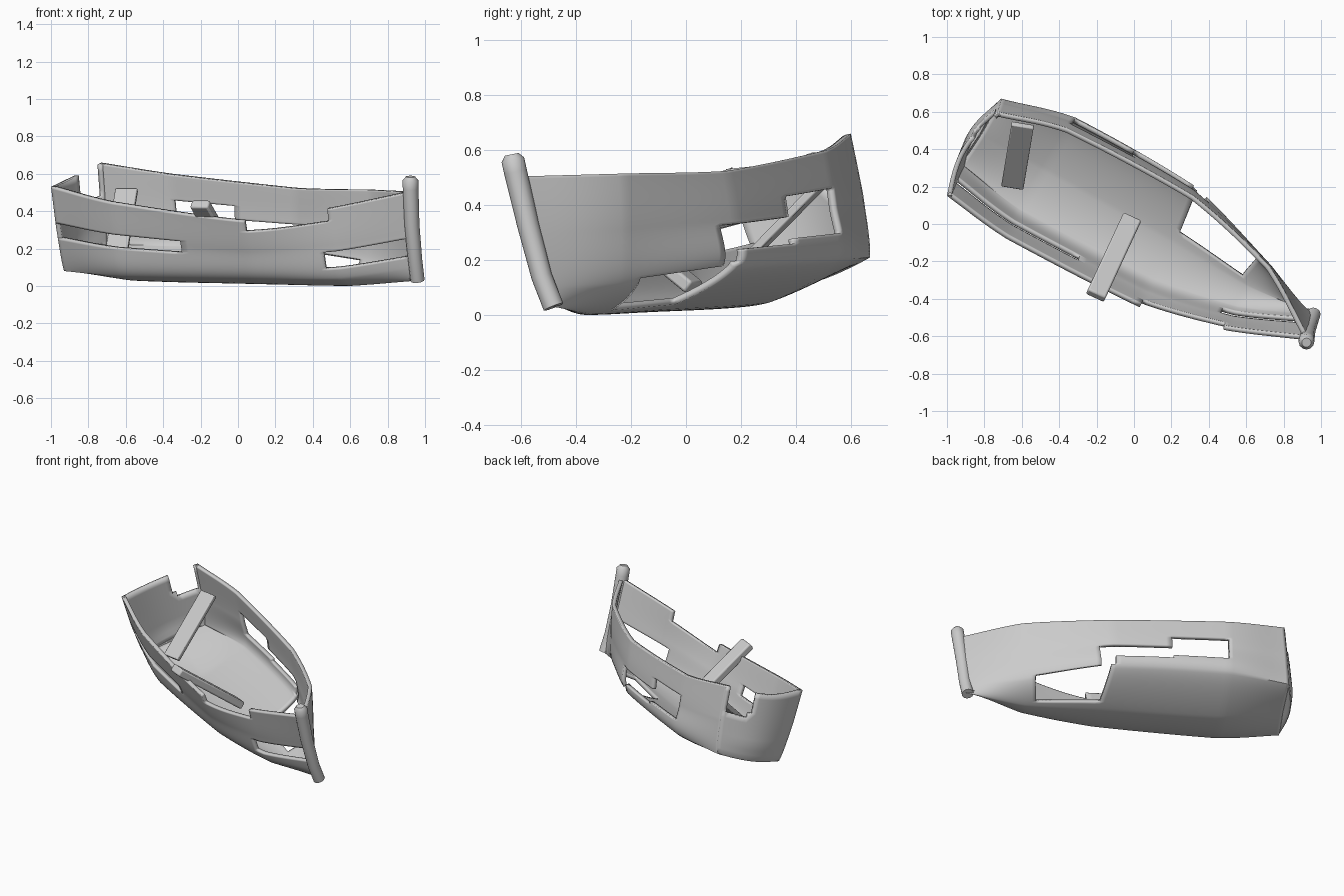
import bpy, bmesh, math
from mathutils import Vector as V

if "Cube" in bpy.data.objects:
    bpy.data.objects.remove(bpy.data.objects["Cube"])

# Hull stations, stern to bow: near rail, near chine, keel, far chine, far rail
STATIONS = [
    [(-1.0, .15, .53), (-.93, .31, .08), (-.82, .48, .135), (-.71, .67, .21), (-.73, .60, .66)],
    [(-.68, -.08, .445), (-.62, .07, .05), (-.48, .30, .045), (-.32, .555, .2), (-.35, .51, .60)],
    [(.03, -.445, .345), (.09, -.30, .035), (.2, -.08, .02), (.31, .19, .17), (.32, .15, .525)],
    [(.5, -.57, .415), (.55, -.46, .04), (.62, -.33, .004), (.72, -.23, .11), (.725, -.225, .515)],
    [(.91, -.62, .50), (.955, -.51, .10), (.975, -.48, .03), (.965, -.50, .10), (.925, -.59, .505)],
]
ROUND = [.3, .85, .9, .9, .9]  # how rounded each section is
# Broken openings: u range (along hull), v range (around section)
HOLES = [(0, 1.5, .85, 1.2), (2, 2.95, 0, .35), (2.85, 3.9, 1.2, 1.65),
         (1, 1.5, 4.5, 5.3), (1.5, 2.05, 4.4, 4.9), (2.05, 2.85, 3.2, 4.1), (2.0, 2.15, 4.1, 4.9)]
STEP = .05


def spline(p, x, amount):
    """Point on a path through p, between straight (0) and smooth (1)."""
    i = min(int(x + 1e-6), len(p) - 2)
    t = x - i
    p1, p2 = p[i], p[i + 1]
    p0 = p[i - 1] if i else 2 * p1 - p2
    p3 = p[i + 2] if i < len(p) - 2 else 2 * p2 - p1
    smooth = .5 * (2 * p1 + (p2 - p0) * t + (2 * p0 - 5 * p1 + 4 * p2 - p3) * t * t
                   + (3 * p1 - p0 - 3 * p2 + p3) * t ** 3)
    return p1.lerp(p2, t).lerp(smooth, amount)


def section(k, v):
    a, b, keel, c, d = [V(p) for p in STATIONS[k]]
    bulge = (b - c).normalized() * min(.012, (b - c).length * .1)
    return spline([a, (a + b) / 2 + bulge, b, keel, c, (c + d) / 2 - bulge, d], v, ROUND[k])


def hull_point(u, v):
    return spline([section(k, v) for k in range(5)], u, .5)


def inside(a, b, holes):
    return any(h[0] < a < h[1] and h[2] < b < h[3] for h in holes)


def shell(name, na, nb, point, hole, flip):
    bm = bmesh.new()
    g = [[bm.verts.new(point(i, j)) for j in range(nb + 1)] for i in range(na + 1)]
    for i in range(na):
        for j in range(nb):
            if hole(i + .5, j + .5):
                continue
            f = [g[i][j], g[i + 1][j], g[i + 1][j + 1], g[i][j + 1]]
            bm.faces.new(f[::-1] if flip else f)
    bmesh.ops.remove_doubles(bm, verts=bm.verts, dist=1e-5)
    bmesh.ops.delete(bm, geom=[v for v in bm.verts if not v.link_faces], context='VERTS')
    ob = finish(name, bm)
    m = ob.modifiers.new("thickness", 'SOLIDIFY')
    m.thickness, m.offset = .025, -1
    return ob


def finish(name, bm):
    me = bpy.data.meshes.new(name)
    bm.to_mesh(me)
    bm.free()
    ob = bpy.data.objects.new(name, me)
    bpy.context.collection.objects.link(ob)
    bpy.context.view_layer.objects.active = ob
    ob.select_set(True)
    bpy.ops.object.shade_smooth_by_angle(angle=math.radians(40))
    ob.select_set(False)
    return ob


# Hull planking with missing sections
shell("hull", round(4 / STEP), round(6 / STEP),
      lambda i, j: hull_point(i * STEP, j * STEP),
      lambda i, j: inside(i * STEP, j * STEP, HOLES), True)


# Bowed transom closing the stern, with a broken notch by the far rail
def transom_point(i, j):
    s, d = i / 20, j / 20
    p = section(0, 3 * d).lerp(section(0, 6 - 3 * d), s)
    arch = math.sin(math.pi * s)
    return p + V((-.87, .5, 0)) * .06 * arch * min(1, 2 * (1 - d)) - V((0, 0, .025 * arch * (1 - d)))


shell("transom", 20, 20, transom_point,
      lambda i, j: inside(i / 20, j / 20, [(.65, .95, 0, .2), (.7, .95, .2, .25)]), False)

# Stem post at the bow
cu = bpy.data.curves.new("stem_post", 'CURVE')
cu.dimensions = '3D'
cu.bevel_depth, cu.bevel_resolution, cu.use_fill_caps = .042, 4, True
sp = cu.splines.new('POLY')
pts = [(.922, -.634, .585, .6), (.922, -.63, .565, 1), (.923, -.62, .52, 1), (.93, -.575, .33, .95),
       (.947, -.525, .14, .9), (.96, -.482, .03, .9)]
sp.points.add(len(pts) - 1)
for p, (x, y, z, r) in zip(sp.points, pts):
    p.co, p.radius = (x, y, z, 1), r
sp.use_smooth = True
bpy.context.collection.objects.link(bpy.data.objects.new("stem_post", cu))


# Fallen seat planks, laid from point a to point b
def plank(name, a, b, width, thick):
    a, b = V(a), V(b)
    d = (b - a).normalized()
    side = d.cross(V((0, 0, 1))).normalized() * width / 2
    up = side.cross(d).normalized() * thick / 2
    bm = bmesh.new()
    for p in (a, b):
        for i, j in ((-1, -1), (1, -1), (1, 1), (-1, 1)):
            bm.verts.new(p + side * i + up * j)
    bmesh.ops.convex_hull(bm, input=bm.verts)
    bmesh.ops.dissolve_limit(bm, angle_limit=.02, verts=bm.verts, edges=bm.edges)
    ob = finish(name, bm)
    m = ob.modifiers.new("soft_edges", 'BEVEL')
    m.width, m.segments = thick * .2, 2


plank("stern_seat", (-.595, .53, .515), (-.65, .20, .18), .12, .03)
plank("middle_seat", (-.205, -.385, .44), (-.012, .03, .10), .105, .05)
